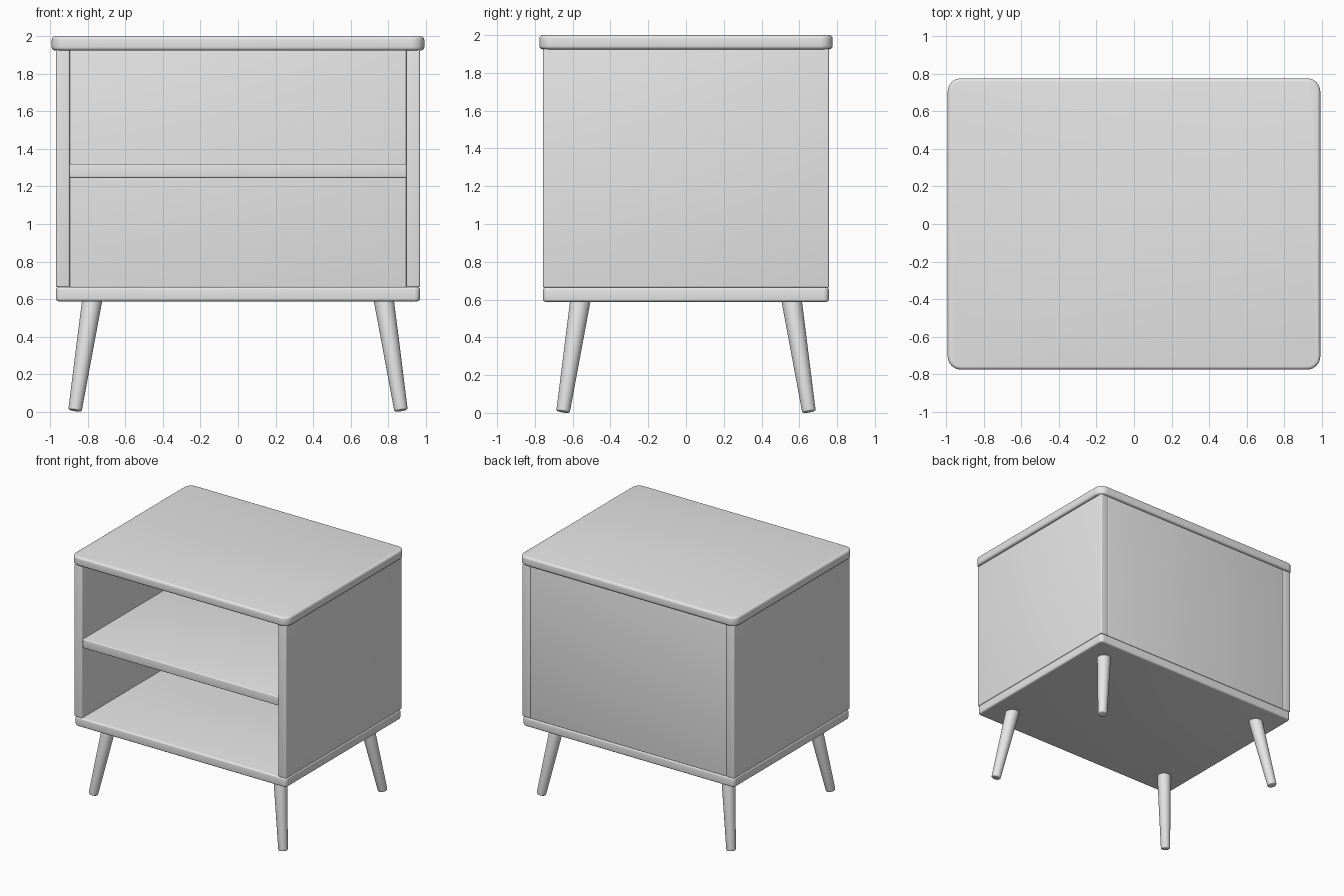
import bpy, bmesh, math
from mathutils import Vector, Matrix

if "Cube" in bpy.data.objects:
    bpy.data.objects.remove(bpy.data.objects["Cube"])

grey = bpy.data.materials.new("light grey")
grey.diffuse_color = (0.8, 0.8, 0.8, 1)
grey.use_nodes = True
grey.node_tree.nodes["Principled BSDF"].inputs["Base Color"].default_value = grey.diffuse_color


def finish(bm, name):
    me = bpy.data.meshes.new(name)
    bmesh.ops.recalc_face_normals(bm, faces=bm.faces)
    bm.to_mesh(me)
    bm.free()
    me.materials.append(grey)
    ob = bpy.data.objects.new(name, me)
    bpy.context.collection.objects.link(ob)
    bpy.ops.object.select_all(action='DESELECT')
    ob.select_set(True)
    bpy.context.view_layer.objects.active = ob
    bpy.ops.object.shade_smooth_by_angle(angle=math.radians(35))
    return ob


def board(name, x, y, z, corner=0.0, edge=0.01):
    """Box from (min, max) ranges, rounded vertical corners, then rounded rims."""
    bm = bmesh.new()
    size = [b - a for a, b in (x, y, z)]
    mid = [(a + b) / 2 for a, b in (x, y, z)]
    bmesh.ops.create_cube(bm, size=1, matrix=Matrix.Translation(mid) @ Matrix.Diagonal((*size, 1)))
    if corner:
        upright = [e for e in bm.edges if abs(e.verts[0].co.z - e.verts[1].co.z) > 1e-4]
        bmesh.ops.bevel(bm, geom=upright, offset=corner, segments=8, profile=0.5, affect='EDGES')
        rim = [e for e in bm.edges if abs(e.verts[0].co.z - e.verts[1].co.z) < 1e-4]
    else:
        rim = bm.edges[:]
    bmesh.ops.bevel(bm, geom=rim, offset=edge, segments=4, profile=0.5, affect='EDGES')
    return finish(bm, name)


def leg(name, sx, sy):
    """Tapered splayed leg with a softly rounded foot."""
    foot = Vector((sx * 0.869, sy * 0.651, 0.006))
    top = Vector((sx * 0.775, sy * 0.557, 0.61))
    axis = top - foot
    bm = bmesh.new()
    bmesh.ops.create_cone(bm, cap_ends=True, segments=32, radius1=0.036, radius2=0.054, depth=axis.length)
    low = [e for e in bm.edges if all(v.co.z < 0 for v in e.verts)]
    bmesh.ops.bevel(bm, geom=low, offset=0.008, segments=3, profile=0.5, affect='EDGES')
    turn = Vector((0, 0, 1)).rotation_difference(axis).to_matrix().to_4x4()
    bm.transform(Matrix.Translation((foot + top) / 2) @ turn)
    return finish(bm, name)


# top and bottom boards
board("top_board", (-0.993, 0.993), (-0.776, 0.776), (1.925, 2.0), corner=0.07, edge=0.018)
board("bottom_board", (-0.97, 0.97), (-0.757, 0.757), (0.588, 0.664), corner=0.03, edge=0.014)

# side walls
for s, label in ((-1, "left"), (1, "right")):
    board(label + "_side", tuple(sorted((s * 0.97, s * 0.897))), (-0.757, 0.757), (0.663, 1.928), edge=0.009)

# back panel and shelf between the sides
board("back_panel", (-0.898, 0.898), (0.68, 0.752), (0.663, 1.928), edge=0.004)
board("shelf", (-0.898, 0.898), (-0.752, 0.69), (1.246, 1.32), edge=0.008)

# legs
for sx, lx in ((-1, "left"), (1, "right")):
    for sy, ly in ((-1, "front"), (1, "back")):
        leg(f"{ly}_{lx}_leg", sx, sy)
